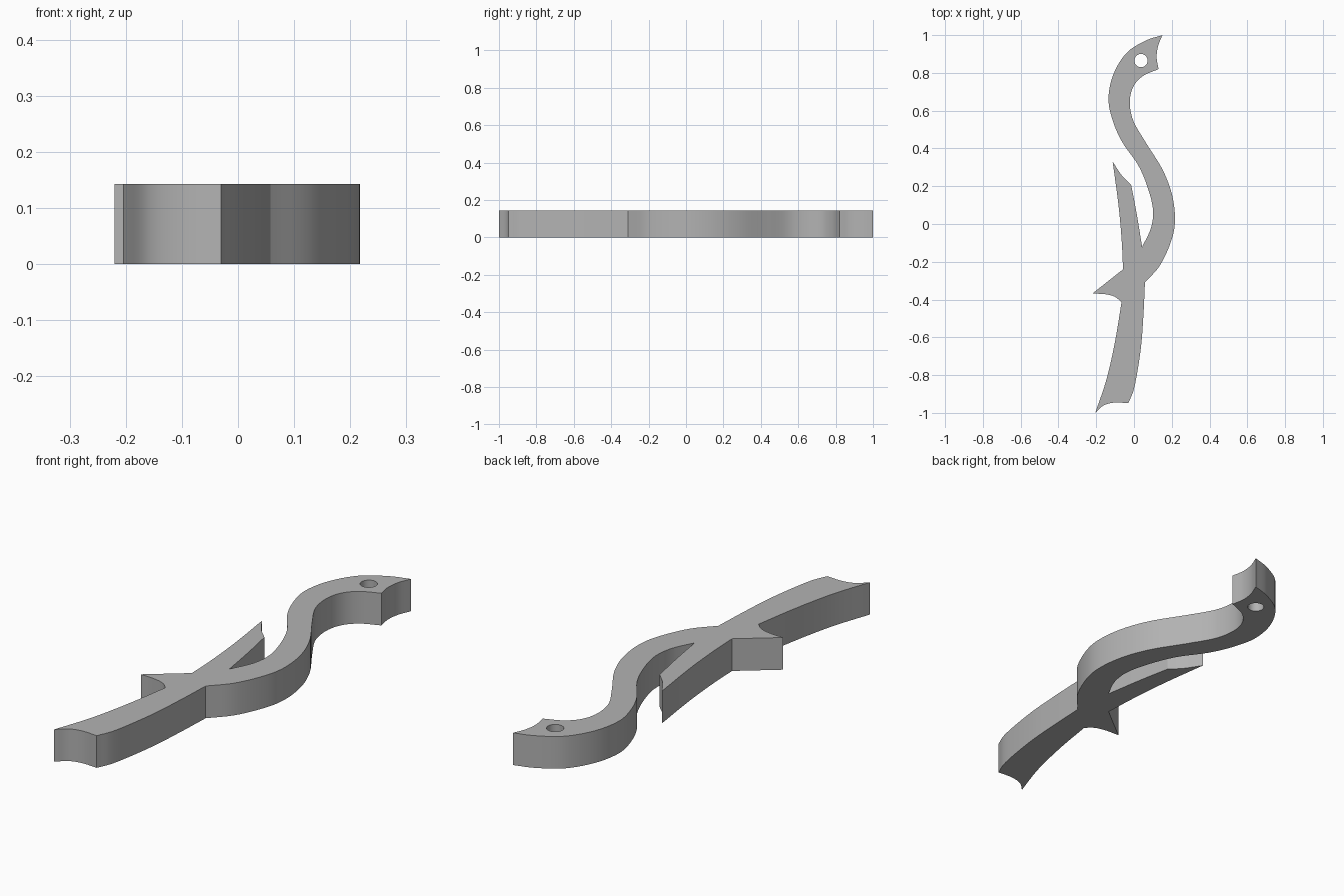
import bpy, bmesh, math
from mathutils import Vector

cube = bpy.data.objects.get("Cube")
if cube:
    bpy.data.objects.remove(cube, do_unlink=True)

HEIGHT = 0.143

# Outline as smooth edges; each edge starts where the previous one ends
EDGES = [
    # outer back of the hooked head, then inner side of the curved stem
    [(.15, 1), (.06, .97), (-.04, .905), (-.11, .79), (-.135, .66), (-.11, .54),
     (-.06, .43), (.02, .315), (.07, .2), (.1, .08), (.09, -.02), (.043, -.122)],
    # prong: inner side, slanted tip, outer side
    [(.043, -.122), (.015, .05), (-.015, .207)],
    [(-.015, .207), (-.065, .258), (-.113, .33)],
    [(-.113, .33), (-.082, .1), (-.065, -.09), (-.058, -.24)],
    # thorn
    [(-.058, -.24), (-.22, -.368)],
    [(-.22, -.368), (-.15, -.372), (-.1, -.386), (-.066, -.415)],
    # tail: left side, hollow end, right side
    [(-.066, -.415), (-.1, -.62), (-.145, -.82), (-.205, -1)],
    [(-.205, -1), (-.16, -.96), (-.1, -.945), (-.03, -.949)],
    [(-.03, -.949), (.003, -.86), (.036, -.66), (.05, -.48), (.058, -.31)],
    # outer side of the curved stem, then throat
    [(.058, -.31), (.14, -.215), (.2, -.08), (.217, .03), (.2, .16), (.15, .29),
     (.06, .435), (-.005, .55), (-.022, .65), (-.002, .73), (.05, .785), (.13, .82)],
    # hollow mouth
    [(.13, .82), (.12, .88), (.127, .94), (.15, 1)],
]


def smooth_edge(points, steps=8):
    """Sample a flowing curve through the points, leaving out the last one."""
    p = [Vector(q) for q in points]
    if len(p) == 2:
        return p[:1]
    p = [2 * p[0] - p[1]] + p + [2 * p[-1] - p[-2]]
    out = []
    for a, b, c, d in zip(p, p[1:], p[2:], p[3:]):
        for i in range(steps):
            t = i / steps
            out.append((2 * b + (c - a) * t + (2 * a - 5 * b + 4 * c - d) * t ** 2
                        + (3 * b - a - 3 * c + d) * t ** 3) / 2)
    return out


def add_loop(bm, points):
    verts = [bm.verts.new((q[0], q[1], 0)) for q in points]
    return [bm.edges.new((v, verts[i - 1])) for i, v in enumerate(verts)]


# Flat profile with the eye hole, pulled up to full thickness
bm = bmesh.new()
outline = [q for edge in EDGES for q in smooth_edge(edge)]
eye = [(.037 + .035 * math.cos(math.tau * i / 24), .865 + .035 * math.sin(math.tau * i / 24))
       for i in range(24)]
rim = add_loop(bm, outline) + add_loop(bm, eye)
bmesh.ops.triangle_fill(bm, edges=rim, use_beauty=True, normal=(0, 0, 1))
top = bmesh.ops.extrude_face_region(bm, geom=bm.faces[:], use_keep_orig=True)["geom"]
bmesh.ops.translate(bm, vec=(0, 0, HEIGHT),
                    verts=[g for g in top if isinstance(g, bmesh.types.BMVert)])
bmesh.ops.recalc_face_normals(bm, faces=bm.faces[:])
mesh = bpy.data.meshes.new("curved_hook")
bm.to_mesh(mesh)
bm.free()

hook = bpy.data.objects.new("curved_hook", mesh)
bpy.context.collection.objects.link(hook)

# Plain grey material
grey = bpy.data.materials.new("plain_grey")
grey.use_nodes = True
colour = (0.45, 0.45, 0.45, 1)
grey.diffuse_color = colour
grey.node_tree.nodes["Principled BSDF"].inputs["Base Color"].default_value = colour
mesh.materials.append(grey)

# Smooth the curved walls, keep the corners crisp
bpy.ops.object.select_all(action="DESELECT")
hook.select_set(True)
bpy.context.view_layer.objects.active = hook
bpy.ops.object.shade_smooth_by_angle(angle=math.radians(25))
